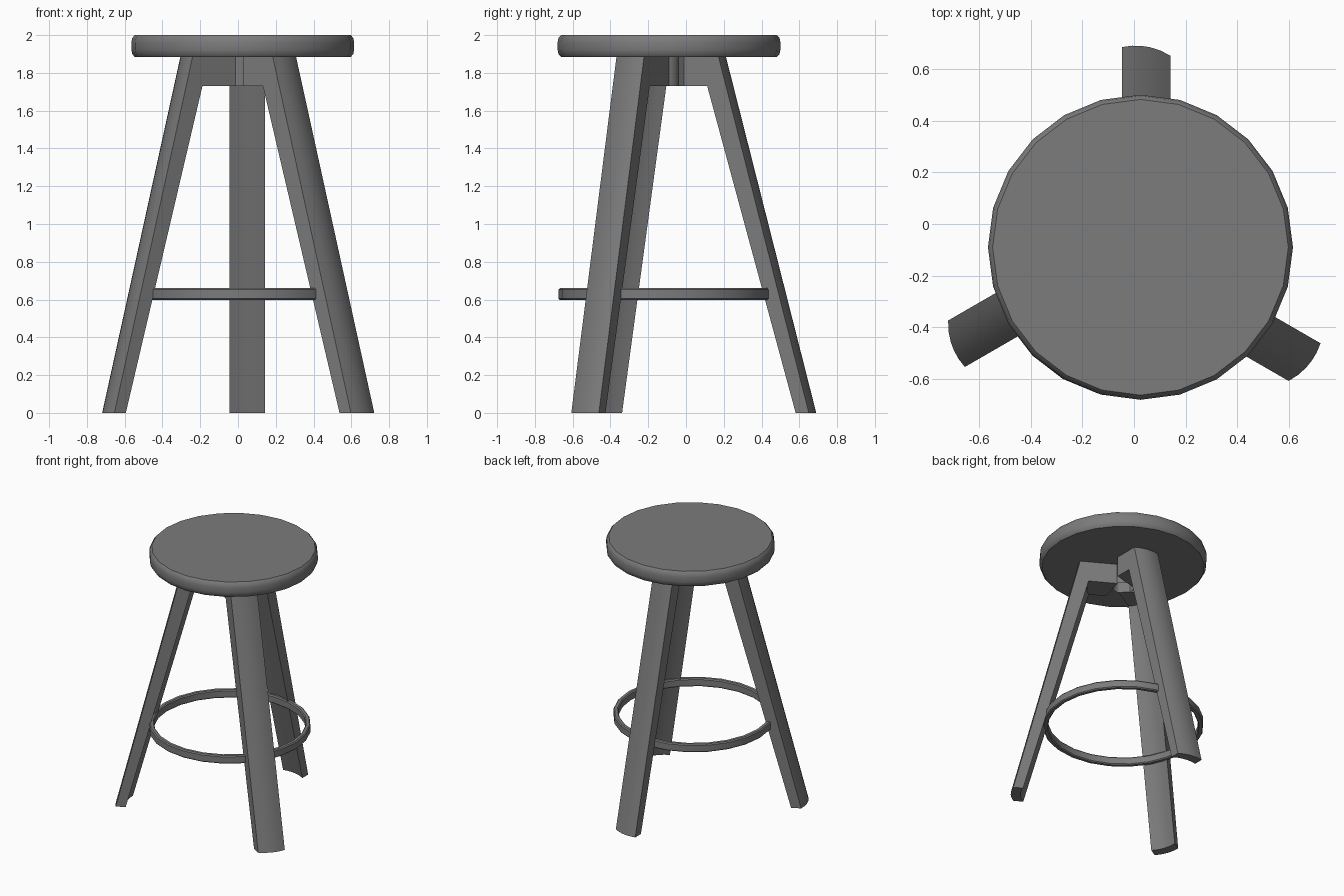
import bpy, bmesh, math
from mathutils import Matrix

cube = bpy.data.objects.get("Cube")
if cube:
    bpy.data.objects.remove(cube)

GREY = (0.2, 0.2, 0.2, 1)
mat = bpy.data.materials.new("stool grey")
mat.use_nodes = True
mat.diffuse_color = GREY
mat.node_tree.nodes["Principled BSDF"].inputs["Base Color"].default_value = GREY

HUB = (0.007, -0.11)      # axis of hub, legs and ring
SEAT = (0.025, -0.09)     # axis of seat
SEAT_BOTTOM, BLOCK_BOTTOM = 1.885, 1.73
LATERAL = [0.053, 0.015, -0.02, -0.055, -0.095, -0.135]   # leg width stations


def finish(name, bm, smooth=True):
    bmesh.ops.recalc_face_normals(bm, faces=bm.faces)
    mesh = bpy.data.meshes.new(name)
    bm.to_mesh(mesh)
    bm.free()
    mesh.materials.append(mat)
    obj = bpy.data.objects.new(name, mesh)
    bpy.context.collection.objects.link(obj)
    if smooth:
        bpy.ops.object.select_all(action='DESELECT')
        obj.select_set(True)
        bpy.context.view_layer.objects.active = obj
        bpy.ops.object.shade_smooth_by_angle(angle=math.radians(35))
    return obj


def lathe(name, profile, centre, sides=24, closed=False, caps=False):
    """Turn a (radius, height) profile around a vertical axis."""
    bm = bmesh.new()
    rings = []
    for r, z in profile:
        angles = [2 * math.pi * i / sides for i in range(sides)]
        rings.append([bm.verts.new((centre[0] + r * math.cos(a),
                                    centre[1] + r * math.sin(a), z)) for a in angles])
    pairs = list(zip(rings, rings[1:]))
    if closed:
        pairs.append((rings[-1], rings[0]))
    for low, high in pairs:
        for i in range(sides):
            j = (i + 1) % sides
            bm.faces.new((low[i], low[j], high[j], high[i]))
    if caps:
        bm.faces.new(rings[0])
        bm.faces.new(rings[-1])
    return finish(name, bm)


def prism(bm, bottom, top):
    """Join two matching outlines into a solid."""
    low = [bm.verts.new(p) for p in bottom]
    high = [bm.verts.new(p) for p in top]
    bm.faces.new(low)
    bm.faces.new(high)
    for i in range(len(low)):
        j = (i + 1) % len(low)
        bm.faces.new((low[i], low[j], high[j], high[i]))


def section(outer, inner, z):
    """Curved leg section: arcs bulging outward along the radius (+x)."""
    drop = [0.25 - math.sqrt(0.0625 - y * y) for y in LATERAL]
    front = [(outer - d, y, z) for y, d in zip(LATERAL, drop)]
    back = [(inner - d, y, z) for y, d in zip(LATERAL, drop)]
    return front + back[::-1]


# seat with rounded rim
lathe("seat", [(0.572, SEAT_BOTTOM), (0.585, 1.9), (0.59, 1.925), (0.59, 1.96),
               (0.585, 1.985), (0.572, 2.0)], SEAT, caps=True)

# open tube under the seat
lathe("hub", [(0.076, BLOCK_BOTTOM), (0.076, SEAT_BOTTOM)], HUB)

# foot ring resting inside the legs
lathe("foot_ring", [(0.53, 0.605), (0.537, 0.598), (0.558, 0.598), (0.565, 0.605),
                    (0.565, 0.652), (0.558, 0.66), (0.537, 0.66), (0.53, 0.652)],
      HUB, closed=True)

# three splayed legs, each with a block reaching the hub
for name, angle in (("back", 90), ("left", -30), ("right", 210)):
    place = (Matrix.Translation((*HUB, 0))
             @ Matrix.Rotation(math.radians(angle), 4, 'Z'))
    leg = bmesh.new()
    prism(leg, section(0.8, 0.73, 0), section(0.322, 0.22, SEAT_BOTTOM))
    leg.transform(place)
    finish(name + "_leg", leg)

    block = bmesh.new()
    outline = [(0.05, LATERAL[0]), (0.27, LATERAL[0]), (0.235, LATERAL[-1]),
               (0.1, LATERAL[-1])]
    prism(block, [(x, y, BLOCK_BOTTOM) for x, y in outline],
          [(x, y, SEAT_BOTTOM) for x, y in outline])
    block.transform(place)
    finish(name + "_leg_block", block, smooth=False)
